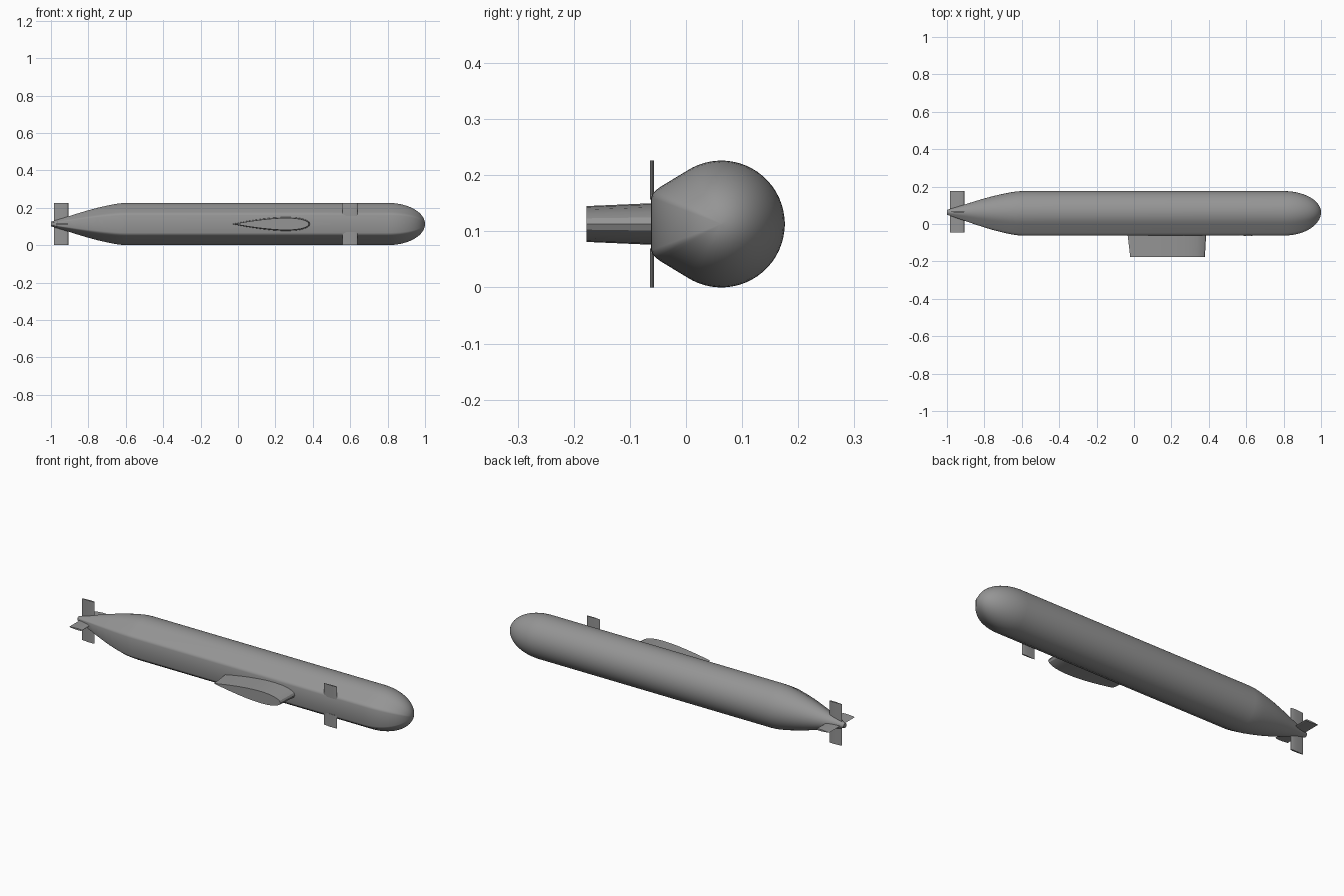
import bpy, bmesh
from math import sin, cos, pi, sqrt, radians

if "Cube" in bpy.data.objects:
    bpy.data.objects.remove(bpy.data.objects["Cube"])

CY, CZ, R = 0.063, 0.113, 0.113   # hull axis and radius

# Dark grey paint for every part
paint = bpy.data.materials.new("dark_grey")
paint.diffuse_color = (0.3, 0.3, 0.3, 1)
paint.use_nodes = True
paint.node_tree.nodes["Principled BSDF"].inputs["Base Color"].default_value = paint.diffuse_color


def loft(name, rings):
    """Skin a list of equal-length closed rings and cap both ends."""
    bm = bmesh.new()
    vs = [[bm.verts.new(p) for p in ring] for ring in rings]
    n = len(vs[0])
    for a, b in zip(vs, vs[1:]):
        for i in range(n):
            j = (i + 1) % n
            bm.faces.new((a[i], a[j], b[j], b[i]))
    bm.faces.new(vs[0])
    bm.faces.new(vs[-1])
    bmesh.ops.recalc_face_normals(bm, faces=bm.faces)
    me = bpy.data.meshes.new(name)
    bm.to_mesh(me)
    bm.free()
    me.materials.append(paint)
    ob = bpy.data.objects.new(name, me)
    bpy.context.collection.objects.link(ob)
    bpy.ops.object.select_all(action='DESELECT')
    ob.select_set(True)
    bpy.context.view_layer.objects.active = ob
    bpy.ops.object.shade_smooth_by_angle(angle=radians(30))
    return ob


def foil(x0, x1, thick, n=14):
    """Teardrop outline (x, offset): sharp at x0, round at x1."""
    def half(t):
        return 5 * thick * (.2969 * sqrt(t) - .126 * t - .3516 * t**2 + .2843 * t**3 - .1036 * t**4)
    ts = [(1 - cos(pi * i / n)) / 2 for i in range(n + 1)]
    c = x1 - x0
    up = [(x1 - c * t, half(t)) for t in ts]
    return up + [(x, -h) for x, h in up[-1:0:-1]]


# Hull: round keel, straight shoulders and a flat deck facing -y
arc = [(R * cos(a), R * sin(a)) for a in (radians(123) * i / 20 for i in range(21))]
side = arc + [(-0.109, 0.066), (-0.117, 0.060), (-0.122, 0.055), (-0.125, 0.047)]
section = side + [(y, -z) for y, z in side[:0:-1]]
stations = [(-1, .11), (-.9, .38), (-.85, .52), (-.8, .65), (-.75, .77), (-.7, .87),
            (-.66, .94), (-.63, .98), (-.6, 1)]
stations += [(.8 + .2 * sin(a), max(cos(a), .01)) for a in (pi / 2 * i / 14 for i in range(15))]
loft("hull", [[(x, CY + y * s, CZ + z * s) for y, z in section] for x, s in stations])

# Sail: slightly tapered teardrop tower
loft("sail", [[(x, y, CZ + o) for x, o in foil(x0, x1, t)]
              for y, x0, x1, t in ((-.05, -.035, .386, .075), (-.177, -.02, .379, .064))])

# Bow planes, one on each side of the deck
for label, s in (("upper", 1), ("lower", -1)):
    loft(f"bow_plane_{label}", [[(x, -.0605 + o, CZ + s * d) for x, o in foil(.56, .638, .007)]
                                for d in (.044, R)])

# Stern fins: a cross through the tail cone
outline = foil(-.983, -.907, .009)
loft("stern_planes", [[(x, CY + .002 + o, CZ + d) for x, o in outline] for d in (-R, R)])
loft("rudders", [[(x, CY + .002 + d, CZ + o) for x, o in outline] for d in (-.111, .111)])
